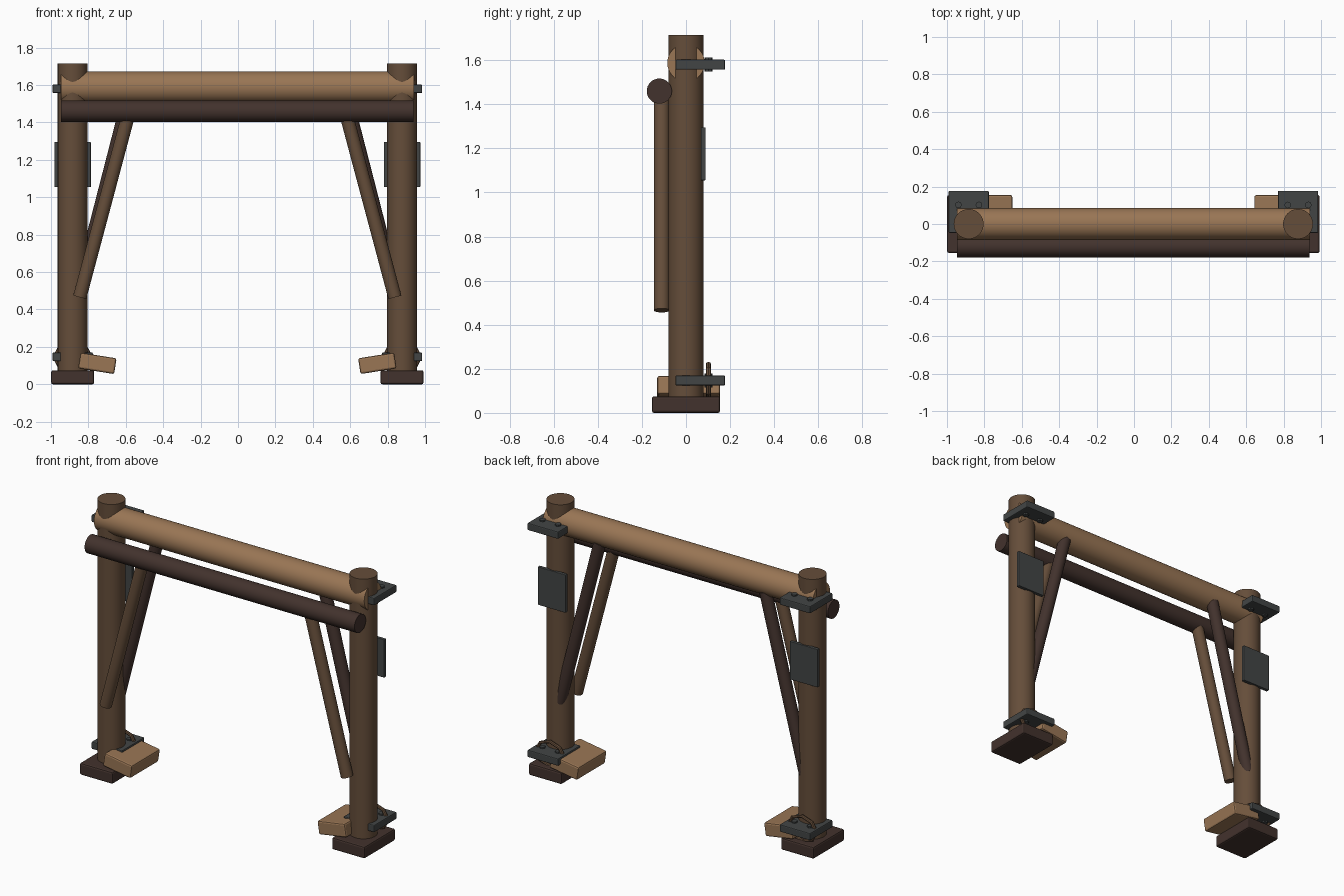
import bpy, math
from mathutils import Vector

if "Cube" in bpy.data.objects:
    bpy.data.objects.remove(bpy.data.objects["Cube"])


def material(name, rgb):
    m = bpy.data.materials.new(name)
    m.diffuse_color = (*rgb, 1)
    m.use_nodes = True
    m.node_tree.nodes["Principled BSDF"].inputs["Base Color"].default_value = m.diffuse_color
    return m


BROWN = material("brown_wood", (0.13, 0.075, 0.042))
TAN = material("tan_wood", (0.32, 0.18, 0.09))
DARK = material("dark_wood", (0.055, 0.032, 0.026))
METAL = material("dark_metal", (0.055, 0.06, 0.06))


def finish(name, mat, smooth=False):
    o = bpy.context.object
    o.name = name
    o.data.materials.append(mat)
    if smooth:
        bpy.ops.object.shade_smooth_by_angle(angle=math.radians(35))
    return o


def log(name, a, b, r, mat, sides=32):
    """Round timber from point a to point b."""
    a, b = Vector(a), Vector(b)
    d = b - a
    bpy.ops.mesh.primitive_cylinder_add(
        vertices=sides, radius=r, depth=d.length, location=(a + b) / 2,
        rotation=d.to_track_quat('Z', 'Y').to_euler())
    return finish(name, mat, True)


def box(name, center, size, mat, bevel=0.006, tilt=0):
    bpy.ops.mesh.primitive_cube_add(size=1, location=center)
    bpy.context.object.scale = size
    bpy.ops.object.transform_apply(location=False, rotation=False, scale=True)
    o = finish(name, mat)
    o.rotation_euler.y = tilt
    m = o.modifiers.new("bevel", 'BEVEL')
    m.width, m.segments = bevel, 2
    return o


# Crossbeams
log("top_beam", (-0.947, 0, 1.588), (0.941, 0, 1.588), 0.085, TAN)
log("front_rail", (-0.947, -0.121, 1.46), (0.938, -0.121, 1.46), 0.057, DARK)

for side, s, cx in (("left", -1, -0.884), ("right", 1, 0.877)):
    # Post and foot block
    log(side + "_post", (cx, 0, 0.05), (cx, 0, 1.715), 0.08, BROWN)
    box(side + "_foot", (cx, 0, 0.0375), (0.23, 0.31, 0.075), DARK, 0.01)

    # Tilted wedge block on the inner side of the foot
    box(side + "_wedge", (cx - s * 0.132, 0.012, 0.112), (0.195, 0.285, 0.085),
        TAN, 0.01, -s * math.radians(-9) * -1)

    # Diagonal braces: light in front, dark behind
    log(side + "_front_brace", (cx - s * 0.038, -0.11, 0.465),
        (cx - s * 0.303, -0.11, 1.46), 0.036, BROWN, 20)
    log(side + "_rear_brace", (cx - s * 0.025, 0.037, 0.46),
        (cx - s * 0.303, 0.037, 1.54), 0.037, DARK, 20)

    # Flat plate on the rear of the post
    box(side + "_rear_plate", (cx, 0.078, 1.175), (0.195, 0.022, 0.24), METAL, 0.003)

    # Bolted brackets at top and bottom
    for level, z in (("upper", 1.58), ("lower", 0.147)):
        box(f"{side}_{level}_bracket", (cx, 0.065, z), (0.215, 0.225, 0.046), METAL)
        for i, dx in enumerate((-0.055, 0.055)):
            log(f"{side}_{level}_bolt_{i + 1}", (cx + dx, 0.102, z - 0.032),
                (cx + dx, 0.102, z + 0.032), 0.018, METAL, 8)

    # Rope ring behind the foot of the post
    bpy.ops.mesh.primitive_torus_add(
        major_segments=8, minor_segments=8, major_radius=0.096, minor_radius=0.012,
        location=(cx, 0.102, 0.145), rotation=(math.pi / 2, 0, 0))
    bpy.context.object.scale.y = 0.8
    finish(side + "_rope_ring", BROWN, True)
